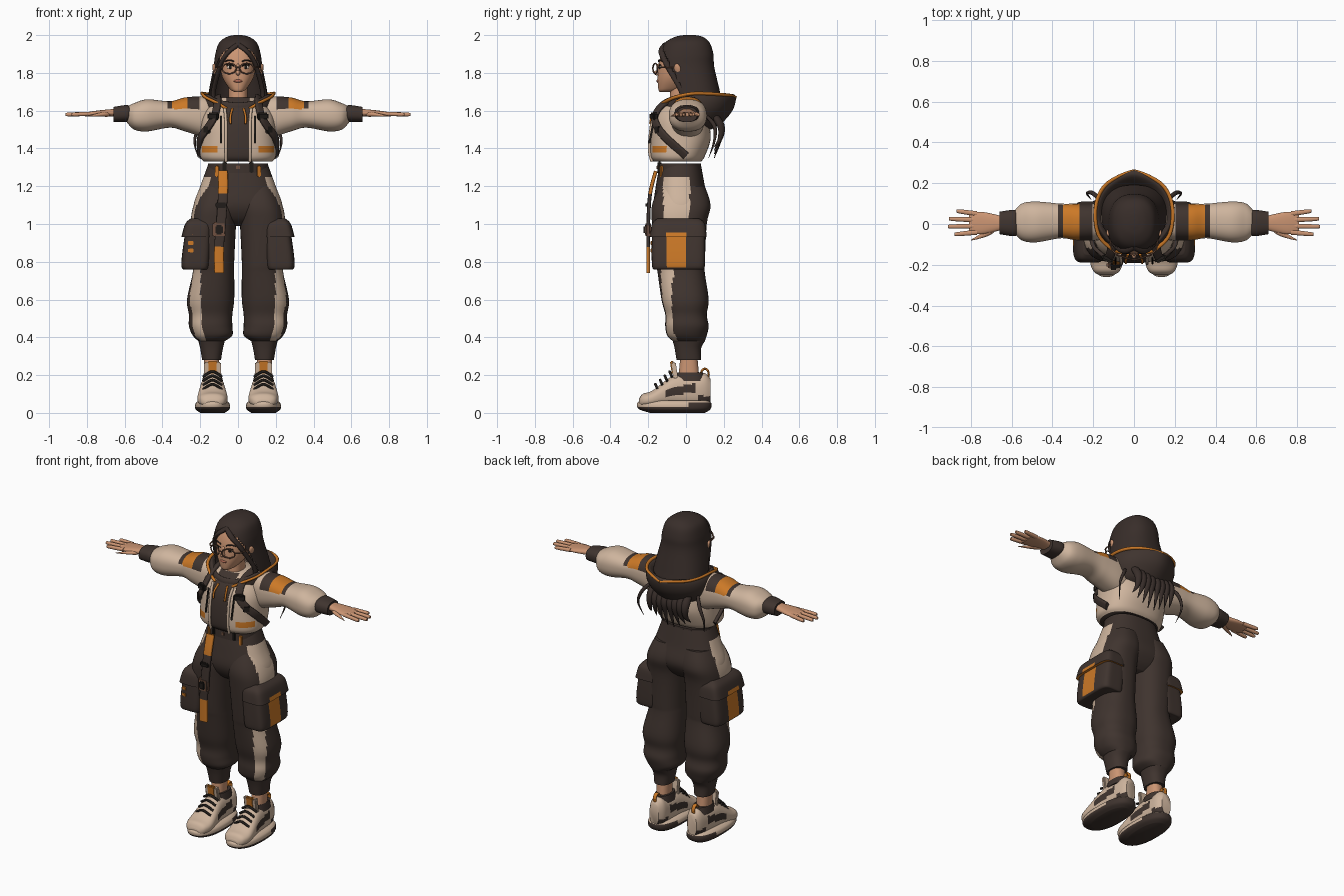
import bpy, bmesh, math
from mathutils import Vector, Matrix

if "Cube" in bpy.data.objects:
    bpy.data.objects.remove(bpy.data.objects["Cube"])

COLOURS = {"dark cloth": (.05, .034, .028), "cream": (.62, .46, .34), "orange": (.6, .19, .02),
           "skin": (.6, .3, .17), "hair": (.04, .027, .023), "frame": (.16, .08, .05),
           "black": (.015, .012, .01), "lips": (.42, .14, .09), "eye white": (.7, .6, .5)}
MATERIALS = {}
for colour_name, rgb in COLOURS.items():
    material = bpy.data.materials.new(colour_name)
    material.use_nodes = True
    material.diffuse_color = (*rgb, 1)
    material.node_tree.nodes["Principled BSDF"].inputs["Base Color"].default_value = (*rgb, 1)
    MATERIALS[colour_name] = material
DARK, CREAM, ORANGE, SKIN, HAIR, FRAME, BLACK, LIPS, WHITE = COLOURS
SINGLE, PAIR = {"": 1}, {"left_": 1, "right_": -1}
CHEST = Vector((0, 0, 1.5))
FORWARD, UP, SIDEWAYS = Vector((0, -1, 0)), Vector((0, 0, 1)), Vector((1, 0, 0))


def finish(name, bm, colour, sides):
    """Make one object per side; colour is a name, or a rule on the face centre."""
    bmesh.ops.recalc_face_normals(bm, faces=bm.faces)
    used, dropped = [], []
    for face in bm.faces:
        key = colour(face.calc_center_median()) if callable(colour) else colour
        if key is None:
            dropped.append(face)
            continue
        if key not in used:
            used.append(key)
        face.material_index = used.index(key)
        face.smooth = True
    bmesh.ops.delete(bm, geom=dropped, context='FACES')
    for prefix, side in sides.items():
        part = bm.copy()
        if side < 0:
            bmesh.ops.scale(part, vec=(side, 1, 1), verts=part.verts)
            bmesh.ops.reverse_faces(part, faces=part.faces)
        mesh = bpy.data.meshes.new(prefix + name)
        part.to_mesh(mesh)
        part.free()
        for key in used:
            mesh.materials.append(MATERIALS[key])
        mesh.set_sharp_from_angle(angle=math.radians(50))
        bpy.context.collection.objects.link(bpy.data.objects.new(prefix + name, mesh))
    bm.free()


def spline(rows, steps):
    """Catmull-Rom interpolation of equal-length tuples."""
    result = []
    for i in range(len(rows) - 1):
        before, start, end, after = rows[max(i - 1, 0)], rows[i], rows[i + 1], rows[min(i + 2, len(rows) - 1)]
        for step in range(steps):
            t = step / steps
            result.append(tuple(q + t / 2 * (r - p + t * (2 * p - 5 * q + 4 * r - s + t * (3 * q - p - 3 * r + s)))
                                for p, q, r, s in zip(before, start, end, after)))
    return result + [rows[-1]]


def oval(count, power):
    """Points of a unit superellipse."""
    for i in range(count):
        angle = math.tau * (i + .5) / count
        c, s = math.cos(angle), math.sin(angle)
        yield math.copysign(abs(c) ** (2 / power), c), math.copysign(abs(s) ** (2 / power), s)


def cover(name, rings, colour, sides):
    """Bridge a list of rings and cap both ends."""
    bm = bmesh.new()
    loops = [[bm.verts.new(point) for point in ring] for ring in rings]
    for low, high in zip(loops, loops[1:]):
        for i in range(len(low)):
            bm.faces.new((low[i - 1], low[i], high[i], high[i - 1]))
    bm.faces.new(loops[0])
    bm.faces.new(loops[-1])
    finish(name, bm, colour, sides)


def loft(name, rows, colour, axis="z", sides=PAIR, power=2.4, count=48, steps=5, warp=None):
    """Rows hold the low and high limits of a section in two axes, then its place on the third."""
    order = {"z": (0, 1, 2), "x": (2, 0, 1), "y": (0, 2, 1)}[axis]
    rings = []
    for a, b, c, d, place in spline(rows, steps):
        ring = []
        for u, v in oval(count, power):
            section = ((a + b + u * (b - a)) / 2, (c + d + v * (d - c)) / 2, place)
            point = Vector([section[i] for i in order])
            ring.append(warp(point) if warp else point)
        rings.append(ring)
    cover(name, rings, colour, sides)


def body(name, rows, colour, **options):
    """Loft with a symmetric width: half-width, front, back, height."""
    loft(name, [(-width, width, front, back, z) for width, front, back, z in rows], colour, sides=SINGLE, **options)


def ribbon(name, path, width, thick, colour, sides=PAIR, facing=None, taper=False, power=2.0):
    """Sweep a section along a path; its thickness points along facing, or away from the chest."""
    path = [Vector(point) for point in spline(path, 5)]
    rings = []
    for i, point in enumerate(path):
        along = (path[min(i + 1, len(path) - 1)] - path[max(i - 1, 0)]).normalized()
        out = facing or point - CHEST
        out = (out - along * out.dot(along)).normalized()
        across = along.cross(out)
        done = i / (len(path) - 1)
        size = max(.1, (1 - done * done) * min(1, .5 + done * 2)) if taper else 1
        rings.append([point + size * (across * u * width + out * v * thick) for u, v in oval(12, power)])
    cover(name, rings, colour, sides)


def cord(name, path, radius, colour, sides=PAIR, **options):
    ribbon(name, path, radius, radius, colour, sides, **options)


def ball(name, centre, radii, colour, sides=PAIR, lean=0, yaw=0):
    bm = bmesh.new()
    bmesh.ops.create_uvsphere(bm, u_segments=20, v_segments=12, radius=1)
    turn = Matrix.Rotation(yaw, 4, 'Z') @ Matrix.Rotation(lean, 4, 'Y')
    bm.transform(Matrix.Translation(centre) @ turn @ Matrix.Diagonal((*radii, 1)))
    finish(name, bm, colour, sides)


def box(name, centre, size, colour, sides=PAIR, tilt=0, yaw=0):
    bm = bmesh.new()
    bmesh.ops.create_cube(bm, size=1)
    bm.transform(Matrix.Diagonal((*size, 1)))
    bmesh.ops.bevel(bm, geom=bm.edges[:], offset=min(size) / 4, segments=2, affect='EDGES')
    bm.transform(Matrix.Translation(centre) @ Matrix.Rotation(yaw, 4, 'Z') @ Matrix.Rotation(tilt, 4, 'X'))
    finish(name, bm, colour, sides)


# Trousers: pelvis, baggy legs with side stripes, belt
def trouser_colour(c):
    hip_stripe = 1.02 < c.z < 1.26 and abs(c.x) > .14 and -.12 < c.y < .02
    turn = math.atan2(-c.y, c.x - .14)
    leg_stripe = .38 < c.z < .8 and .6 < turn < 1.15
    return CREAM if hip_stripe or leg_stripe else DARK


body("pelvis", [(.16, -.14, .08, 1.31), (.2, -.16, .1, 1.2), (.235, -.17, .12, 1.1), (.22, -.14, .09, 1.03),
                (.1, -.09, .05, .99)], trouser_colour, count=64)
loft("trouser_leg", [(.01, .19, -.14, .1, 1.2), (0, .235, -.18, .13, 1.1), (.01, .25, -.18, .11, 1),
                     (.02, .24, -.16, .1, .8), (.02, .24, -.15, .1, .74), (.02, .27, -.13, .12, .6),
                     (.03, .26, -.11, .11, .52), (.03, .26, -.11, .12, .46), (.03, .24, -.1, .11, .41),
                     (.07, .21, -.07, .1, .38)], trouser_colour, count=64)
loft("ankle_cuff", [(.07, .21, -.07, .1, .38), (.08, .2, -.06, .08, .34), (.09, .19, -.05, .08, .28)], DARK)
body("belt", [(.16, -.15, .08, 1.27), (.16, -.15, .08, 1.32)], DARK)
box("belt_button", (0, -.15, 1.3), (.02, .01, .02), FRAME, SINGLE)
box("belt_loop", (.07, -.14, 1.3), (.02, .02, .06), BLACK, yaw=.2)
box("belt_tag", (.11, -.13, 1.28), (.02, .02, .06), ORANGE, yaw=.4)


# Cargo pockets with orange panel and flap
def pocket_colour(c):
    return ORANGE if c.x > .2 and -.1 < c.y < -.01 and .77 < c.z < .95 else DARK


loft("cargo_pocket", [(.17, .27, -.16, .08, .76), (.15, .3, -.18, .1, .78), (.14, .28, -.18, .1, .95),
                      (.15, .26, -.17, .09, 1)], pocket_colour, power=5, count=72, steps=8)
loft("pocket_flap", [(.14, .3, -.19, .11, .93), (.14, .28, -.18, .1, 1), (.17, .25, -.15, .07, 1.03)],
     pocket_colour, power=5, count=72)
for step in range(3):
    box("pocket_patch", (-.25, -.18, .86 + step / 25), (.03, .01, .02), ORANGE, SINGLE, yaw=-.3)


# Hanging strap and buckle
def strap_colour(c):
    return DARK if .88 < c.z < 1.16 else ORANGE


ribbon("hanging_strap", [(-.08, -.16, 1.28), (-.08, -.19, 1.16), (-.09, -.2, 1), (-.1, -.2, .88), (-.1, -.2, .74)],
       .026, .01, strap_colour, SINGLE, facing=FORWARD, power=5)
box("strap_clip", (-.09, -.2, 1.1), (.06, .03, .03), BLACK, SINGLE)
box("strap_buckle", (-.1, -.2, .97), (.07, .03, .08), FRAME, SINGLE)
box("strap_buckle_core", (-.1, -.21, .97), (.04, .03, .05), BLACK, SINGLE)


# Jacket open over a dark shirt, sleeves and cuffs
def jacket_colour(c):
    if c.y < -.03 and abs(c.x) < .062:
        return DARK
    pocket_edge = c.y < -.03 and .11 < abs(c.x) < .19 and 1.38 < c.z < 1.41
    return ORANGE if pocket_edge else CREAM


def sleeve_colour(c):
    if c.z < 1.61 or not .21 < c.x < .38:
        return CREAM
    return ORANGE if .27 < c.x < .35 else DARK


body("jacket", [(.18, -.17, .08, 1.33), (.2, -.19, .1, 1.36), (.2, -.19, .13, 1.45), (.195, -.175, .12, 1.55),
                (.16, -.14, .11, 1.62), (.09, -.09, .08, 1.67)], jacket_colour, count=96, steps=8)
cord("jacket_edge", [(.064, -.18, 1.33), (.064, -.194, 1.4), (.064, -.18, 1.54), (.07, -.15, 1.61)], .008, CREAM)
box("zip_line", (.09, -.18, 1.5), (.01, .01, .15), BLACK, tilt=-.2)
cord("drawstring", [(.03, -.15, 1.61), (.04, -.18, 1.57), (.04, -.19, 1.53)], .006, ORANGE)
loft("sleeve", [(-.06, .09, 1.45, 1.66, .1), (-.08, .1, 1.46, 1.675, .18), (-.08, .1, 1.49, 1.67, .28),
                (-.07, .1, 1.51, 1.65, .36), (-.09, .11, 1.49, 1.66, .48), (-.08, .1, 1.5, 1.64, .55),
                (-.04, .06, 1.54, 1.62, .59)], sleeve_colour, "x", count=56, steps=8)
loft("sleeve_cuff", [(-.05, .06, 1.55, 1.62, .57), (-.06, .07, 1.54, 1.63, .59), (-.05, .06, 1.54, 1.62, .66)],
     DARK, "x")

# Hands with fanned fingers
loft("palm", [(-.03, .04, 1.57, 1.61, .65), (-.05, .06, 1.57, 1.6, .75), (-.04, .05, 1.57, 1.59, .81)], SKIN, "x")
for finger, reach in {"index": .88, "middle": .91, "ring": .905, "little": .87}.items():
    root = -.04 + .03 * ["index", "middle", "ring", "little"].index(finger)
    tip = root * 1.25
    loft(finger + "_finger", [(root - .013, root + .013, 1.573, 1.595, .77),
                              (tip - .01, tip + .01, 1.57, 1.59, reach - .01),
                              (tip, tip + .005, 1.578, 1.582, reach)], SKIN, "x", count=12)
ribbon("thumb", [(.68, -.01, 1.58), (.72, -.045, 1.58), (.8, -.08, 1.57)], .02, .015, SKIN, facing=UP, taper=True)

# Shoulder straps
ribbon("shoulder_strap", [(.11, .06, 1.67), (.11, -.03, 1.67), (.11, -.12, 1.635), (.125, -.165, 1.57),
                          (.16, -.15, 1.51), (.2, -.1, 1.45), (.2, 0, 1.36)], .022, .01, DARK, power=4)
box("strap_adjuster", (.13, -.17, 1.57), (.06, .03, .04), BLACK, yaw=.4)
box("strap_end_clip", (.165, -.15, 1.5), (.04, .02, .04), BLACK, yaw=.7)


# Hood with orange rim, collar
def hood_warp(point):
    point.z -= max(0, -point.y - .04) / 2
    point.y += max(0, point.y - .12) * max(0, .1 - abs(point.x))
    return point


body("hood", [(.09, 0, .13, 1.5), (.15, -.06, .18, 1.53), (.19, -.12, .23, 1.59), (.2, -.14, .25, 1.64),
              (.19, -.14, .25, 1.68), (.17, -.12, .22, 1.68), (.11, -.09, .16, 1.6)], DARK, power=2, warp=hood_warp)
ribbon("hood_rim", [(0, .26, 1.67), (.07, .235, 1.68), (.14, .19, 1.685), (.18, .12, 1.69), (.19, .03, 1.69),
                    (.17, -.06, 1.67), (.11, -.12, 1.64), (.06, -.14, 1.61)], .008, .01, ORANGE)
body("shirt_collar", [(.1, -.15, .06, 1.57), (.08, -.12, .05, 1.62), (.05, -.08, .03, 1.665)], DARK)

# Head and face
body("neck", [(.05, -.09, .04, 1.6), (.05, -.08, .03, 1.75)], SKIN)
body("head", [(.02, -.14, -.08, 1.7), (.045, -.147, -.01, 1.716), (.084, -.15, .08, 1.78), (.098, -.14, .11, 1.87),
              (.085, -.11, .1, 1.94), (.04, -.06, .05, 1.97)], SKIN)
ball("nose", (0, -.15, 1.8), (.012, .02, .014), SKIN, SINGLE)
ball("nose_bridge", (0, -.145, 1.82), (.01, .01, .03), SKIN, SINGLE)
ball("mouth", (0, -.148, 1.757), (.023, .008, .008), LIPS, SINGLE)
ball("ear", (.12, -.045, 1.815), (.012, .02, .035), SKIN, lean=.3, yaw=-.4)
ball("eye", (.04, -.134, 1.83), (.018, .008, .01), WHITE, yaw=.2)
ball("iris", (.04, -.14, 1.83), (.008, .005, .01), BLACK)
cord("upper_lash", [(.02, -.143, 1.836), (.04, -.143, 1.843), (.06, -.133, 1.84)], .003, BLACK)
cord("eyebrow", [(.02, -.145, 1.86), (.045, -.14, 1.868), (.07, -.12, 1.86)], .004, HAIR)

# Glasses
circle = [(math.cos(i * math.tau / 24), math.sin(i * math.tau / 24)) for i in range(25)]
cord("lens_frame", [(.047 + .037 * c, -.163 + .012 * c, 1.823 + .027 * s) for c, s in circle], .004, FRAME,
     facing=FORWARD)
cord("glasses_bridge", [(-.01, -.175, 1.83), (.01, -.175, 1.83)], .004, FRAME, SINGLE)
cord("glasses_temple", [(.08, -.15, 1.83), (.11, -.12, 1.83), (.12, -.03, 1.83)], .004, FRAME)


# Hair parted in the middle, with loose locks
def hair_colour(c):
    face_opening = c.z < 1.935 and c.y < .8 - c.z * .48
    return None if face_opening else HAIR


body("hair", [(.02, -.01, .05, 2), (.06, -.06, .09, 1.99), (.1, -.11, .125, 1.96), (.12, -.14, .145, 1.9),
              (.13, -.145, .15, 1.83), (.155, -.11, .18, 1.7), (.158, -.09, .19, 1.64), (.13, -.06, .16, 1.57)],
     hair_colour, count=72)
ribbon("front_lock", [(0, -.11, 1.95), (.045, -.13, 1.917), (.083, -.11, 1.865), (.106, -.075, 1.8),
                      (.13, -.02, 1.7), (.13, -.01, 1.62)], .017, .012, HAIR)
for lock in range(4):
    x, end = .02 + .035 * lock, 1.35 + .02 * lock
    ribbon(f"back_lock_{lock}", [(x, .13, 1.6), (x, .185, 1.52), (x, .18, 1.45), (x * 1.1, .15, end)],
           .026, .02, HAIR, taper=True)
cord("side_wisp", [(.15, .1, 1.58), (.2, .15, 1.52), (.23, .15, 1.44), (.21, .12, 1.35)], .012, HAIR, taper=True)


# Shoes: sole, upper, collar, tongue, laces, heel loop
def sole_colour(c):
    return DARK if c.z < (.055 if c.y > .02 else .032) else CREAM


def shoe_colour(c):
    side_patch = abs(c.z - .125 - c.y / 5) < .022 and -.1 < c.y < .05
    heel_patch = c.z < .09 and c.y > .06
    return DARK if side_patch or heel_patch else CREAM


loft("sole", [(.07, .2, -.19, .1, 0), (.045, .225, -.25, .13, .02), (.045, .225, -.26, .135, .05),
              (.06, .21, -.24, .12, .065)], sole_colour)
loft("shoe_upper", [(.1, .17, .04, .07, -.25), (.07, .2, .03, .1, -.23), (.055, .215, .03, .12, -.175),
                    (.07, .2, .03, .2, -.06), (.075, .19, .03, .2, .05), (.08, .18, .03, .21, .1),
                    (.1, .165, .05, .18, .13)], shoe_colour, "y")
loft("shoe_collar", [(.08, .19, -.06, .1, .17), (.09, .18, -.05, .09, .215)], DARK)
loft("ankle", [(.1, .18, -.04, .07, .19), (.1, .18, -.03, .06, .3)], SKIN)
box("shoe_tongue", (.135, -.06, .22), (.09, .025, .1), CREAM, tilt=.15)
box("tongue_tab", (.135, -.07, .24), (.05, .02, .07), ORANGE, tilt=.15)
for row in range(4):
    y, z = -.15 + row / 40, .125 + row / 45
    cord(f"lace_{row}", [(.085, y, z), (.135, y - .012, z + .027), (.185, y, z)], .007, BLACK, facing=FORWARD + UP)
ribbon("heel_loop", [(.135, .1 + c / 50, .205 + s / 35) for c, s in circle], .006, .012, ORANGE, facing=SIDEWAYS)
